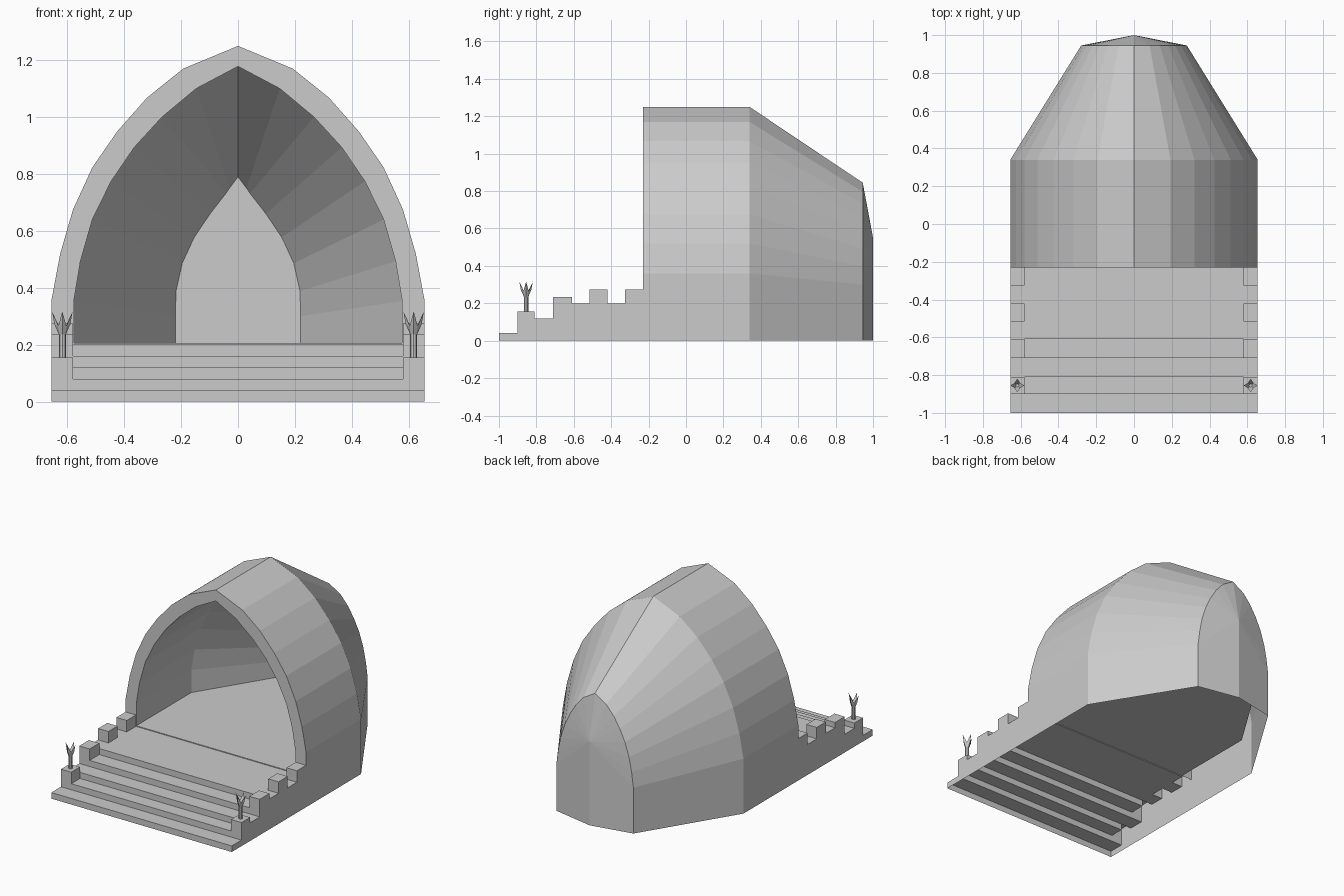
import bpy, bmesh
from math import cos, sin, pi

if "Cube" in bpy.data.objects:
    bpy.data.objects.remove(bpy.data.objects["Cube"])


def make(name, build, recalc=True):
    bm = bmesh.new()
    build(bm)
    bmesh.ops.remove_doubles(bm, verts=bm.verts[:], dist=0.0005)
    if recalc:
        bmesh.ops.recalc_face_normals(bm, faces=bm.faces[:])
    me = bpy.data.meshes.new(name)
    bm.to_mesh(me)
    bm.free()
    ob = bpy.data.objects.new(name, me)
    bpy.context.collection.objects.link(ob)
    return ob


def face(bm, pts):
    return bm.faces.new([bm.verts.new(p) for p in pts])


def loft(bm, a, b):
    for i in range(len(a) - 1):
        face(bm, (a[i], a[i + 1], b[i + 1], b[i]))


def arch(half, y):
    """Mirror a right-hand half profile (x, z), apex last, into a full arch."""
    return [(x, y, z) for x, z in half] + [(-x, y, z) for x, z in half[-2::-1]]


# Half profiles of the pointed vault
OUTER = [(.655, 0), (.655, .205), (.655, .36), (.625, .52), (.58, .675), (.512, .823),
         (.425, .949), (.32, 1.068), (.193, 1.17), (0, 1.25)]
INNER = [(.577, .205), (.577, .353), (.554, .493), (.512, .64), (.446, .774),
         (.365, .893), (.267, 1.0), (.147, 1.10), (0, 1.178)]
INNER_BACK = [(.22, .205), (.22, .30), (.218, .388), (.196, .486), (.154, .577),
              (.098, .66), (.042, .732), (.03, .75), (0, .79)]
OUTER_BACK = [(x * .427, z * .30 / .36 if z <= .36 else .30 + (z - .36) * .612)
              for x, z in OUTER]
FRONT, MID = -.23, .34


# Vaulted shelter: outer skin, front rim, inner skin, back wall, floor
def shelter(bm):
    o0, o1, o2 = arch(OUTER, FRONT), arch(OUTER, MID), arch(OUTER_BACK, .945)
    i0, i1, i2 = arch(INNER, FRONT), arch(INNER, MID), arch(INNER_BACK, .91)
    loft(bm, o0, o1)
    loft(bm, o1, o2)
    # faceted end cap fanning from a point on the back
    hub, foot = (0, 1, .55), (0, 1, 0)
    for a, b in zip(o2, o2[1:]):
        face(bm, (a, b, hub))
    face(bm, (o2[0], hub, foot))
    face(bm, (o2[-1], foot, hub))
    loft(bm, o0[1:-1], i0)
    loft(bm, i0, i1)
    loft(bm, i1, i2)
    face(bm, i2)
    face(bm, (i0[0], i1[0], i2[0], i2[-1], i1[-1], i0[-1]))


make("shelter", shelter)

# Front stairs: thin stepped sheet, open below
STEPS = [(-1, -.9, .04), (-.9, -.81, .08), (-.81, -.71, .12), (-.71, -.61, .16),
         (-.61, -.515, .2), (-.515, -.42, .2), (-.42, -.325, .2), (-.325, FRONT, .2)]
WALL_TOPS = [.04, .155, .12, .235, .2, .275, .2, .275]


def stepped_sheet(bm, x0, x1, tops):
    z0 = 0
    for (ya, yb, _), z in zip(STEPS, tops):
        if z != z0:
            face(bm, ((x0, ya, z0), (x1, ya, z0), (x1, ya, z), (x0, ya, z)))
        face(bm, ((x0, ya, z), (x1, ya, z), (x1, yb, z), (x0, yb, z)))
        z0 = z


stair_tops = [s[2] for s in STEPS]


def stairs(bm):
    stepped_sheet(bm, -.58, .58, stair_tops)
    # small sill up to the shelter floor
    face(bm, ((-.58, FRONT, .2), (.58, FRONT, .2), (.58, FRONT, .205), (-.58, FRONT, .205)))
    for f in bm.faces:
        f.normal_update()
        if f.normal.z < -.5 or f.normal.y > .5:
            f.normal_flip()


make("front_stairs", stairs, False)


# Crenellated side walls
def side_wall(s):
    def build(bm):
        stepped_sheet(bm, s * .58, s * .655, WALL_TOPS)
        for (ya, yb, zs), z in zip(STEPS, WALL_TOPS):
            x = s * .655
            face(bm, ((x, ya, 0), (x, yb, 0), (x, yb, z), (x, ya, z)))
            if z > zs:
                x = s * .58
                face(bm, ((x, ya, zs), (x, yb, zs), (x, yb, z), (x, ya, z)))
    return build


# Torches: square stem and a four-pointed flared cup
def torch(s):
    cx, cy = s * .6175, -.855

    def ring(rads, zs):
        return [(cx + r * cos(i * pi / 4), cy + r * sin(i * pi / 4), z)
                for i, (r, z) in enumerate(zip(rads, zs))]

    def build(bm):
        base = ring([.012] * 8, [.155] * 8)
        neck = ring([.012] * 8, [.235] * 8)
        belly = ring([.028, .02] * 4, [.272, .262] * 4)
        rim = ring([.036, .02] * 4, [.316, .266] * 4)
        well = ring([.008] * 8, [.252] * 8)
        for a, b in ((base, neck), (neck, belly), (belly, rim), (rim, well)):
            loft(bm, a + a[:1], b + b[:1])
        face(bm, well)
    return build


for side, s in (("left", -1), ("right", 1)):
    make(side + "_wall", side_wall(s))
    make(side + "_torch", torch(s))
